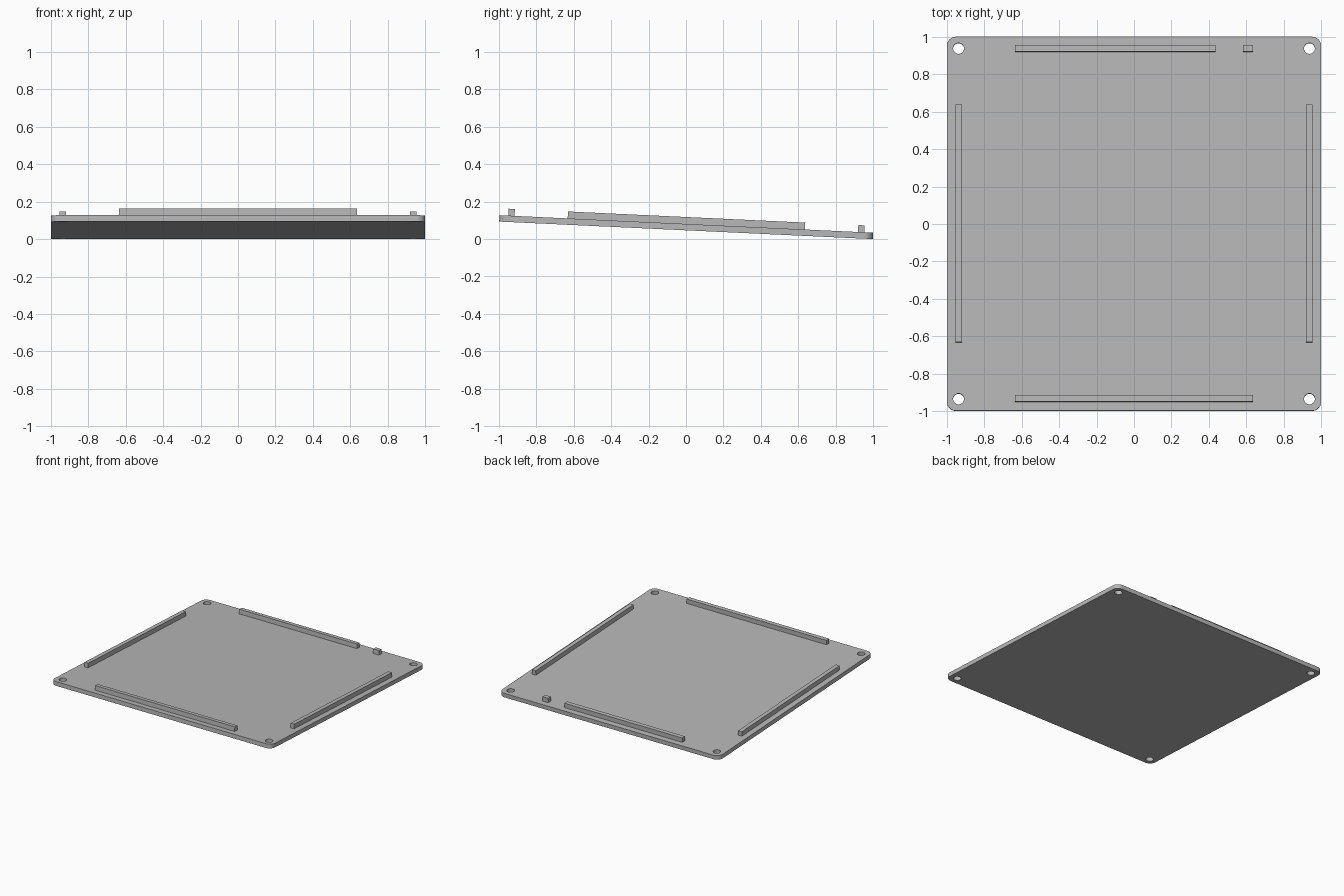
import bpy, bmesh
from math import sin, cos, pi, radians
from mathutils import Matrix, Vector

cube = bpy.data.objects.get("Cube")
if cube:
    bpy.data.objects.remove(cube, do_unlink=True)

THICK, RIB_H, CORNER, HOLE = 0.034, 0.037, 0.05, 0.029
TILT = radians(-2.68)
PLACE = Matrix.Translation((0, 0, -sin(TILT))) @ Matrix.Rotation(TILT, 4, 'X')

grey = bpy.data.materials.new("plain grey")
grey.use_nodes = True
colour = (0.48, 0.48, 0.48, 1)
grey.diffuse_color = colour
grey.node_tree.nodes["Principled BSDF"].inputs["Base Color"].default_value = colour


def add_object(name, mesh):
    mesh.materials.clear()
    mesh.materials.append(grey)
    obj = bpy.data.objects.new(name, mesh)
    bpy.context.collection.objects.link(obj)
    obj.matrix_world = PLACE
    return obj


def arc(cx, cy, r, start, sweep, steps):
    return [(cx + r * cos(start + sweep * i / steps),
             cy + r * sin(start + sweep * i / steps)) for i in range(steps + 1)]


def add_loop(curve, points):
    spline = curve.splines.new('POLY')
    spline.points.add(len(points) - 1)
    for p, (x, y) in zip(spline.points, points):
        p.co = (x, y, 0, 1)
    spline.use_cyclic_u = True


def box(name, x0, x1, y0, y1):
    # Ribs are sunk slightly into the plate
    z0, z1 = THICK - 0.002, THICK + RIB_H
    bm = bmesh.new()
    bmesh.ops.create_cube(bm, size=1)
    bmesh.ops.scale(bm, vec=(x1 - x0, y1 - y0, z1 - z0), verts=bm.verts)
    bmesh.ops.translate(bm, vec=((x0 + x1) / 2, (y0 + y1) / 2, (z0 + z1) / 2), verts=bm.verts)
    mesh = bpy.data.meshes.new(name)
    bm.to_mesh(mesh)
    bm.free()
    add_object(name, mesh)


# Plate: rounded square outline with a round hole in each corner
outline = bpy.data.curves.new("plate_outline", 'CURVE')
outline.dimensions = '2D'
outline.fill_mode = 'BOTH'
outline.extrude = THICK / 2
corners = [(1, 1), (-1, 1), (-1, -1), (1, -1)]
rim = []
for i, (sx, sy) in enumerate(corners):
    rim += arc(sx * (1 - CORNER), sy * (1 - CORNER), CORNER, i * pi / 2, pi / 2, 10)
add_loop(outline, rim)
for sx, sy in corners:
    add_loop(outline, arc(sx * 0.937, sy * 0.937, HOLE, 0, 2 * pi, 32)[:-1])
helper = bpy.data.objects.new("plate_outline", outline)
bpy.context.collection.objects.link(helper)
bpy.context.view_layer.update()
mesh = bpy.data.meshes.new_from_object(helper.evaluated_get(bpy.context.evaluated_depsgraph_get()))
bpy.data.objects.remove(helper, do_unlink=True)
mesh.transform(Matrix.Translation((0, 0, THICK / 2)))
bm = bmesh.new()
bm.from_mesh(mesh)
bmesh.ops.remove_doubles(bm, verts=bm.verts, dist=0.0001)
bmesh.ops.recalc_face_normals(bm, faces=bm.faces)
bmesh.ops.dissolve_limit(bm, angle_limit=0.01, verts=bm.verts, edges=bm.edges)
bmesh.ops.triangulate(bm, faces=[f for f in bm.faces if len(f.verts) > 4])
bm.to_mesh(mesh)
bm.free()
plate = add_object("plate", mesh)
bpy.context.view_layer.objects.active = plate
plate.select_set(True)
bpy.ops.object.shade_smooth_by_angle(angle=radians(30))

# Raised ribs along the edges
IN, OUT, HALF = 0.919, 0.953, 0.635
box("left_rib", IN, OUT, -HALF, HALF)
box("right_rib", -OUT, -IN, -HALF, HALF)
box("front_rib", -HALF, HALF, -OUT, -IN)
box("back_rib", -HALF, 0.435, IN, OUT)
box("back_stub", 0.583, HALF, IN, OUT)
